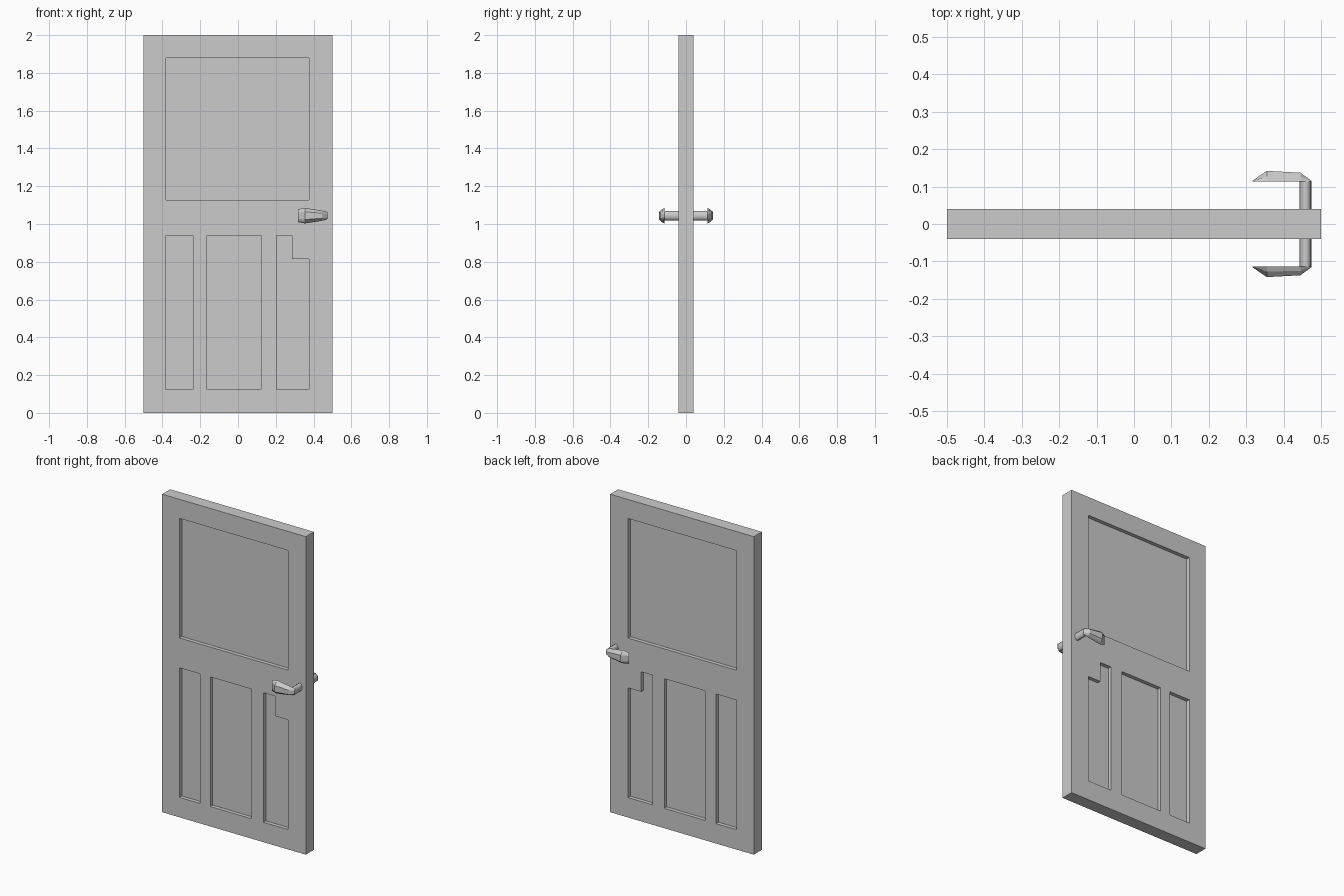
import bpy, bmesh
from math import cos, sin, pi, radians

cube = bpy.data.objects.get("Cube")
if cube:
    bpy.data.objects.remove(cube, do_unlink=True)

grey = bpy.data.materials.new("plain_grey")
grey.use_nodes = True
grey.diffuse_color = (0.6, 0.6, 0.6, 1)
grey.node_tree.nodes["Principled BSDF"].inputs["Base Color"].default_value = grey.diffuse_color

HALF_THICK = 0.04
RECESS = 0.024


def loft(name, rings):
    """Join equal-length rings of points into a closed solid."""
    bm = bmesh.new()
    loops = [[bm.verts.new(p) for p in ring] for ring in rings]
    n = len(loops[0])
    for a, b in zip(loops, loops[1:]):
        for i in range(n):
            j = (i + 1) % n
            bm.faces.new((a[i], a[j], b[j], b[i]))
    bm.faces.new(loops[0])
    bm.faces.new(loops[-1])
    bmesh.ops.recalc_face_normals(bm, faces=bm.faces)
    mesh = bpy.data.meshes.new(name)
    bm.to_mesh(mesh)
    bm.free()
    mesh.materials.append(grey)
    obj = bpy.data.objects.new(name, mesh)
    bpy.context.collection.objects.link(obj)
    return obj


def prism(name, outline, y0, y1):
    """Extrude an x-z outline along y."""
    return loft(name, [[(x, y, z) for x, z in outline] for y in (y0, y1)])


def rect(x0, x1, z0, z1):
    return [(x0, z0), (x1, z0), (x1, z1), (x0, z1)]


# Door slab
door = prism("door_slab", rect(-0.5, 0.5, 0, 2), -HALF_THICK, HALF_THICK)

# Recessed panels, the last one notched below the handle
LOW, HIGH = 0.125, 0.94
panels = [
    rect(-0.38, 0.375, 1.128, 1.88),
    rect(-0.38, -0.237, LOW, HIGH),
    rect(-0.165, 0.123, LOW, HIGH),
    [(0.205, LOW), (0.375, LOW), (0.375, 0.815),
     (0.285, 0.815), (0.285, HIGH), (0.205, HIGH)],
]
cutters = []
for side in (-1, 1):
    for outline in panels:
        cutter = prism("panel_cutter", outline, side * (HALF_THICK - RECESS), side * 0.1)
        cutter.hide_render = True
        cutters.append(cutter)
        cut = door.modifiers.new("panel_recess", "BOOLEAN")
        cut.operation = "DIFFERENCE"
        cut.solver = "EXACT"
        cut.object = cutter

# Bake the recesses and drop the cutters
bpy.context.view_layer.update()
graph = bpy.context.evaluated_depsgraph_get()
baked = bpy.data.meshes.new_from_object(door.evaluated_get(graph))
door.modifiers.clear()
door.data = baked
for cutter in cutters:
    bpy.data.objects.remove(cutter, do_unlink=True)

# Lever handles on both faces
HANDLE_Z, LEVER_Y = 1.044, 0.113
# lever stations: x, half height, depth
stations = [(0.317, 0.034, 0.003), (0.355, 0.041, 0.029),
            (0.445, 0.027, 0.024), (0.475, 0.018, 0.002)]
for side, label in ((-1, "front"), (1, "back")):
    # Flat-backed lever with bevelled outer face
    rings = []
    for x, half, depth in stations:
        section = [(-1, 0), (-0.85, 0.5), (-0.5, 1), (0.5, 1), (0.85, 0.5), (1, 0)]
        rings.append([(x, side * (LEVER_Y + depth * d), HANDLE_Z + half * h)
                      for h, d in section])
    loft(label + "_lever", rings)

    # Oval spindle joining lever to door
    turns = [2 * pi * i / 12 for i in range(12)]
    oval = [(0.459 + 0.016 * cos(t), HANDLE_Z + 0.025 * sin(t)) for t in turns]
    spindle = prism(label + "_spindle", oval, side * (HALF_THICK - 0.002), side * LEVER_Y)
    bpy.ops.object.select_all(action="DESELECT")
    spindle.select_set(True)
    bpy.context.view_layer.objects.active = spindle
    bpy.ops.object.shade_smooth_by_angle(angle=radians(50))
